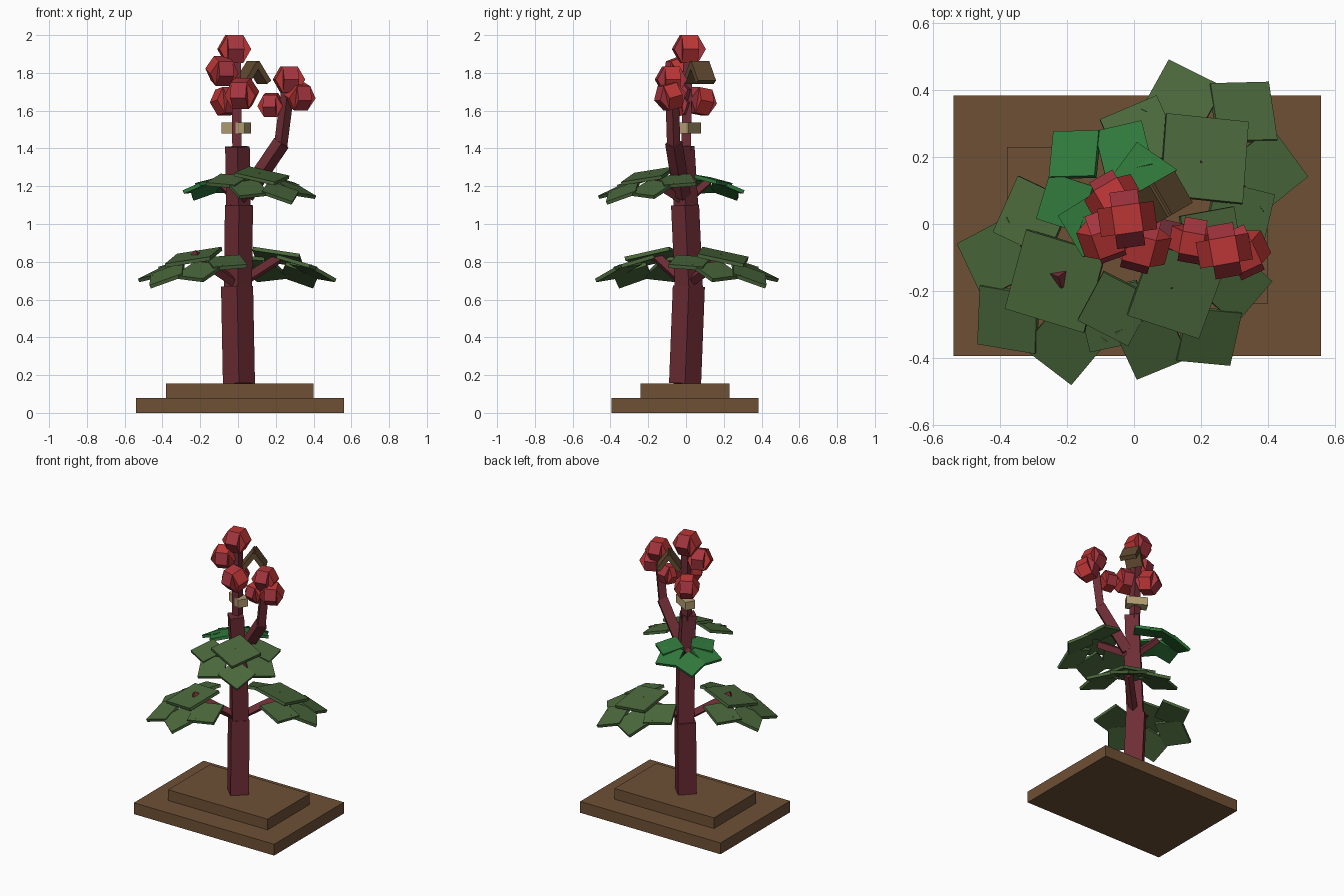
import bpy, bmesh, math
from math import radians as rad
from mathutils import Matrix, Vector

if "Cube" in bpy.data.objects:
    bpy.data.objects.remove(bpy.data.objects["Cube"])


def material(name, rgb):
    m = bpy.data.materials.new(name)
    m.use_nodes = True
    m.diffuse_color = (*rgb, 1)
    m.node_tree.nodes["Principled BSDF"].inputs["Base Color"].default_value = (*rgb, 1)
    return m


SOIL = material("soil brown", (0.155, 0.08, 0.036))
STEM = material("stem maroon", (0.155, 0.026, 0.036))
LEAF = material("leaf green", (0.07, 0.14, 0.045))
YOUNG = material("young leaf green", (0.03, 0.19, 0.045))
RED = material("bright red", (0.5, 0.036, 0.036))
CRIMSON = material("crimson", (0.38, 0.036, 0.05))
TAN = material("tan", (0.45, 0.34, 0.17))
BARK = material("dark brown", (0.12, 0.07, 0.03))


def rot(deg, axis):
    return Matrix.Rotation(rad(deg), 4, axis)


def move(*p):
    return Matrix.Translation(Vector(p))


def add_box(bm, mat, size):
    bmesh.ops.create_cube(bm, size=1, matrix=mat @ Matrix.Diagonal((*size, 1)))


def finish(name, bm, *mats):
    me = bpy.data.meshes.new(name)
    bm.to_mesh(me)
    bm.free()
    for m in mats:
        me.materials.append(m)
    ob = bpy.data.objects.new(name, me)
    bpy.context.collection.objects.link(ob)
    return ob


def box(name, mat, size, colour):
    bm = bmesh.new()
    add_box(bm, mat, size)
    return finish(name, bm, colour)


def beam(name, a, b, width, yaw=45):
    """Square bar running from a to b."""
    a, b = Vector(a), Vector(b)
    d = b - a
    turn = Vector((0, 0, 1)).rotation_difference(d).to_matrix().to_4x4()
    return box(name, move(*(a + b) / 2) @ turn @ rot(yaw, 'Z'),
               (width, width, d.length), STEM)


def leaf(name, centre, outward, scale, spread, lobe, reach, colour, middle=True):
    """Palmate leaf: five drooping square lobes, corner outward, round a square."""
    frame = move(*centre) @ rot(outward, 'Z') @ rot(15, 'Y') @ Matrix.Scale(scale, 4)
    bm = bmesh.new()
    for i, a in enumerate((-spread[1], -spread[0], 0, spread[0], spread[1])):
        m = frame @ rot(a, 'Z') @ rot(13, 'Y') @ move(reach, 0, -0.004 * (i % 2))
        add_box(bm, m @ rot(45, 'Z'), (lobe, lobe, 0.02))
    if middle:
        add_box(bm, frame @ rot(35, 'Z'), (0.25, 0.25, 0.02))
    return finish(name, bm, colour)


def seed_ball(name, centre, radius, yaw, tilt):
    """Two crossed hexagonal prisms."""
    bm = bmesh.new()
    frame = move(*centre) @ rot(yaw, 'Z') @ rot(tilt, 'X')
    for slot, turn in enumerate((0, 90)):
        old = set(bm.faces)
        m = frame @ rot(turn, 'Z') @ rot(90, 'X') @ rot(30 - 30, 'Z')
        bmesh.ops.create_cone(bm, cap_ends=True, segments=6, radius1=radius,
                              radius2=radius, depth=radius, matrix=m @ rot(90, 'Z'))
        # pointed sides, flat top
        new = [f for f in bm.faces if f not in old]
        verts = list({v for f in new for v in f.verts})
        top = max((frame.inverted() @ v.co).z for v in verts)
        if top > radius * 0.95:
            bmesh.ops.transform(bm, verts=verts, matrix=m @ rot(30, 'Z') @ m.inverted())
        for f in new:
            f.material_index = slot
    return finish(name, bm, RED, CRIMSON)


# Stepped base
box("lower_base", move(0.01, -0.005, 0.04), (1.1, 0.78, 0.08), SOIL)
box("upper_base", move(0.01, -0.005, 0.118), (0.78, 0.47, 0.076), SOIL)

# Main stem
beam("stem_lower", (0.005, -0.005, 0.155), (-0.005, 0.015, 0.67), 0.12)
beam("stem_middle", (0, 0.015, 0.66), (0.005, -0.005, 1.1), 0.105)
beam("stem_upper", (0.002, 0, 1.09), (-0.003, -0.02, 1.41), 0.092)
beam("flower_stalk", (-0.005, 0, 1.38), (-0.01, 0.01, 1.9), 0.05, 0)

# Side branch
beam("branch_lower", (0.04, -0.02, 1.15), (0.23, -0.065, 1.43), 0.065)
beam("branch_upper", (0.225, -0.065, 1.41), (0.265, -0.075, 1.72), 0.05)

# Leaves with their stalks
leaves = (
    ("lower_right", (-0.235, -0.17, 0.825), 219, 1, 0.68),
    ("lower_back", (0.21, 0.195, 0.825), 50, 1, 0.68),
    ("upper_front", (0.125, -0.2, 1.255), 306, 0.92, 1.12),
)
for name, c, out, s, foot in leaves:
    leaf(name + "_leaf", c, out, s, (56, 107), 0.185, 0.205, LEAF)
    tip = Vector(c) + Vector((0, 0, 0.012 if name == "lower_right" else -0.01))
    beam(name + "_leaf_stalk", (0, 0, foot), tip, 0.042, 0)
leaf("young_leaf", (-0.1, 0.125, 1.24), 133, 1, (73, 122), 0.145, 0.128, YOUNG, False)
beam("young_leaf_stalk", (0, 0, 1.12), (-0.1, 0.12, 1.225), 0.035, 0)

# Seed balls on the stalk and on the branch
balls = (
    ((-0.02, 0.015, 1.926), 0.085, 8, 0),
    ((-0.085, -0.035, 1.81), 0.08, 20, 20),
    ((0.02, -0.06, 1.69), 0.085, -15, 15),
    ((-0.06, 0.075, 1.65), 0.08, 30, -10),
    ((0.27, -0.08, 1.765), 0.08, 10, 0),
    ((0.325, -0.085, 1.675), 0.077, 25, 15),
    ((0.175, -0.05, 1.63), 0.068, -10, 10),
)
for i, b in enumerate(balls):
    seed_ball(f"seed_ball_{i + 1}", *b)

# Tan block round the stalk
box("stalk_block", move(-0.008, 0.015, 1.508) @ rot(-30, 'Z'), (0.14, 0.07, 0.057), TAN)

# Small roof-shaped hood: two leaning panels
hood = move(0.08, 0.072, 1.802) @ rot(30, 'Z')
bm = bmesh.new()
for side in (-1, 1):
    add_box(bm, hood @ move(side * 0.031, 0, 0) @ rot(side * -35, 'Y'), (0.03, 0.11, 0.125))
finish("hood", bm, BARK)
